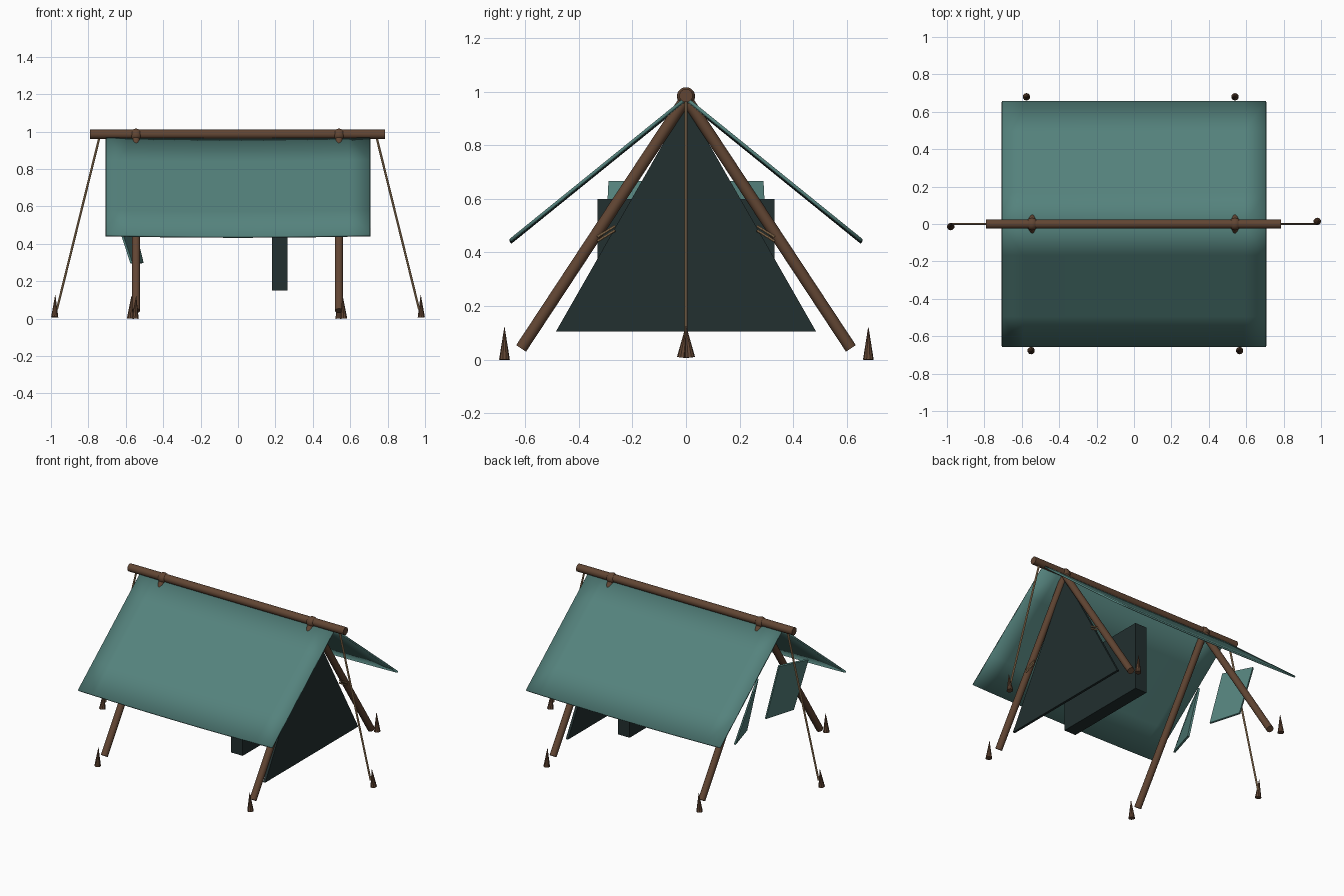
import bpy
import bmesh
from mathutils import Vector

cube = bpy.data.objects.get("Cube")
if cube:
    bpy.data.objects.remove(cube, do_unlink=True)


def material(name, r, g, b):
    mat = bpy.data.materials.new(name)
    mat.use_nodes = True
    mat.diffuse_color = (r, g, b, 1)
    mat.node_tree.nodes["Principled BSDF"].inputs["Base Color"].default_value = (r, g, b, 1)
    return mat


CANVAS = material("teal_canvas", 0.09, 0.225, 0.205)
DARK = material("dark_canvas", 0.016, 0.029, 0.029)
WOOD = material("brown_wood", 0.12, 0.06, 0.033)
ROPE = material("tan_rope", 0.42, 0.26, 0.13)


def finish(name, bm, mat, smooth=False):
    mesh = bpy.data.meshes.new(name)
    bmesh.ops.recalc_face_normals(bm, faces=bm.faces)
    bm.to_mesh(mesh)
    bm.free()
    obj = bpy.data.objects.new(name, mesh)
    bpy.context.collection.objects.link(obj)
    mesh.materials.append(mat)
    if smooth:
        bpy.ops.object.select_all(action="DESELECT")
        obj.select_set(True)
        bpy.context.view_layer.objects.active = obj
        bpy.ops.object.shade_smooth_by_angle()
    return obj


def rod(name, start, end, r1, mat, r2=None, sides=16):
    """Round bar or cone between two points."""
    a, b = Vector(start), Vector(end)
    bm = bmesh.new()
    bmesh.ops.create_cone(bm, cap_ends=True, segments=sides, radius1=r1,
                          radius2=r1 if r2 is None else r2, depth=(b - a).length)
    turn = Vector((0, 0, 1)).rotation_difference(b - a)
    for v in bm.verts:
        v.co = turn @ v.co + (a + b) / 2
    return finish(name, bm, mat, True)


def sheet(name, corners, thick, mat):
    """Flat cloth panel, thickened evenly about its outline."""
    bm = bmesh.new()
    bm.faces.new([bm.verts.new(c) for c in corners])
    obj = finish(name, bm, mat)
    mod = obj.modifiers.new("thickness", "SOLIDIFY")
    mod.thickness = thick
    mod.offset = 0
    return obj


# Ridge pole, with a knob of lashing over each pair of legs
rod("ridge_pole", (-0.79, 0, 0.985), (0.785, 0, 0.985), 0.025, WOOD)
for x in (-0.545, 0.54):
    bm = bmesh.new()
    bmesh.ops.create_uvsphere(bm, u_segments=16, v_segments=10, radius=0.034)
    for v in bm.verts:
        v.co = Vector((v.co.x + x, v.co.y, v.co.z + 0.982))
    finish("ridge_lashing", bm, WOOD, True)

    # A-frame legs
    for s in (-1, 1):
        rod("leg", (x, s * 0.615, 0.042), (x, 0, 0.975), 0.022, WOOD)

# Roof slopes, sagging a little between the ends
for s, name in ((-1, "front_roof"), (1, "back_roof")):
    bm = bmesh.new()
    bmesh.ops.create_grid(bm, x_segments=12, y_segments=4, size=1)
    for v in bm.verts:
        along, down = v.co.x, (v.co.y + 1) / 2
        sag = 0.008 * (1 - along * along)
        v.co = Vector((along * 0.707, s * 0.655 * down, 0.975 - 0.53 * down - sag))
    roof = finish(name, bm, CANVAS, True)
    mod = roof.modifiers.new("thickness", "SOLIDIFY")
    mod.thickness = 0.012
    mod.offset = 0

# Closed end wall and the hanging panel inside
sheet("end_wall", [(0.53, -0.485, 0.105), (0.53, 0.485, 0.105), (0.53, 0, 0.955)],
      0.016, DARK)
bm = bmesh.new()
bmesh.ops.create_cube(bm, size=1)
for v in bm.verts:
    v.co = Vector((0.223 + v.co.x * 0.085, v.co.y * 0.66, 0.375 + v.co.z * 0.45))
finish("hanging_panel", bm, DARK)

for s in (-1, 1):
    # Open door flaps at the other end
    sheet("door_flap", [(-0.6, s * 0.11, 0.665), (-0.69, s * 0.287, 0.665),
                        (-0.57, s * 0.305, 0.297), (-0.51, s * 0.1, 0.297)], 0.012, CANVAS)
    # Short double ties from the end wall to the legs
    for lift in (-0.008, 0.008):
        rod("wall_tie", (0.555, s * 0.265, 0.49 + lift), (0.565, s * 0.33, 0.45 + lift),
            0.005, ROPE, sides=8)

# Guy ropes and end stakes
for s in (-1, 1):
    rod("guy_rope", (s * 0.742, 0, 0.965), (s * 0.968, 0, 0.05), 0.006, ROPE, sides=8)
    rod("end_stake", (s * 0.98, s * 0.014, 0.008), (s * 0.977, 0, 0.125), 0.02, WOOD, 0.001, 10)

# Corner stakes
for x, y in ((-0.575, 0.68), (0.54, 0.68), (-0.55, -0.677), (0.565, -0.677)):
    rod("corner_stake", (x, y, 0), (x * 0.99, y, 0.12), 0.02, WOOD, 0.001, 10)
